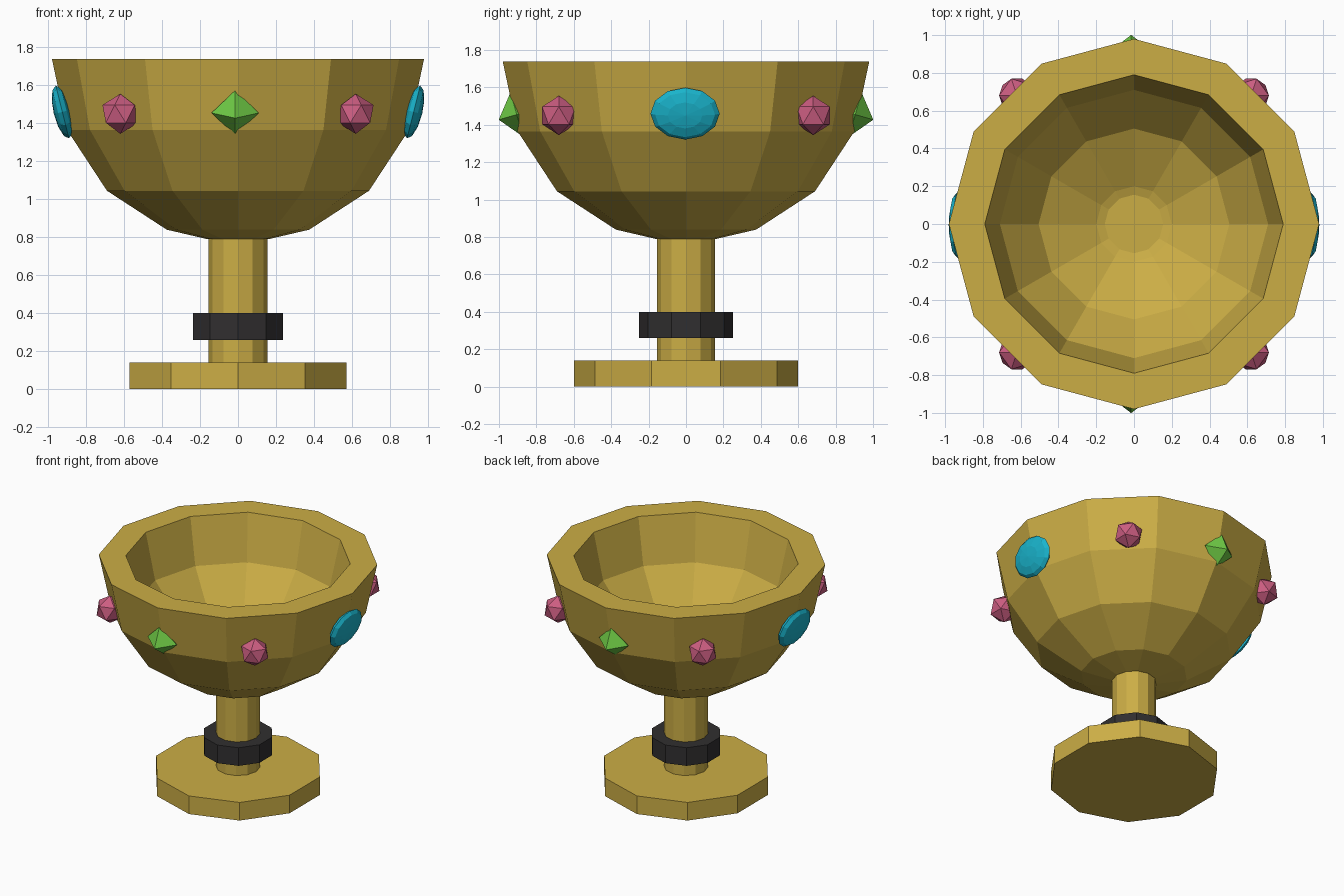
import bpy, bmesh
from math import cos, sin, pi, radians
from mathutils import Matrix, Vector

if "Cube" in bpy.data.objects:
    bpy.data.objects.remove(bpy.data.objects["Cube"])


def material(name, rgb):
    m = bpy.data.materials.new(name)
    m.diffuse_color = (*rgb, 1)
    m.use_nodes = True
    m.node_tree.nodes["Principled BSDF"].inputs["Base Color"].default_value = m.diffuse_color
    return m


GOLD = material("gold", (0.60, 0.42, 0.06))
DARK = material("dark_metal", (0.03, 0.028, 0.029))
PINK = material("pink_gem", (0.60, 0.11, 0.22))
GREEN = material("green_gem", (0.16, 0.60, 0.06))
BLUE = material("blue_gem", (0.01, 0.46, 0.61))


def finish(name, bm, mat):
    bmesh.ops.recalc_face_normals(bm, faces=bm.faces)
    me = bpy.data.meshes.new(name)
    bm.to_mesh(me)
    bm.free()
    me.materials.append(mat)
    ob = bpy.data.objects.new(name, me)
    bpy.context.collection.objects.link(ob)
    return ob


def lathe(name, profile, sides, phase, mat):
    """Faceted turned solid from (radius, height) points, capped at both ends."""
    bm = bmesh.new()
    rings = [[bm.verts.new((r * cos(phase + 2 * pi * i / sides),
                            r * sin(phase + 2 * pi * i / sides), z))
              for i in range(sides)] for r, z in profile]
    for a, b in zip(rings, rings[1:]):
        for i in range(sides):
            j = (i + 1) % sides
            bm.faces.new((a[i], a[j], b[j], b[i]))
    bm.faces.new(rings[0])
    bm.faces.new(rings[-1])
    return finish(name, bm, mat)


def place(bm, pos, out, tilt, scale):
    """Local x points out of the bowl wall, local z runs up the leaning wall."""
    out = Vector(out)
    up = Vector((0, 0, 1))
    x = out * cos(tilt) - up * sin(tilt)
    z = out * sin(tilt) + up * cos(tilt)
    rot = Matrix((x, z.cross(x), z)).transposed().to_4x4()
    bm.transform(Matrix.Translation(pos) @ rot @ Matrix.Diagonal((*scale, 1)))


# Foot, stem and collar
lathe("foot", [(0.60, 0), (0.60, 0.14)], 10, pi / 2, GOLD)
lathe("stem", [(0.155, 0.13), (0.155, 0.81)], 12, 0, GOLD)
lathe("collar", [(0.25, 0.26), (0.25, 0.40)], 10, pi / 2, DARK)

# Thick-walled bowl: outside going up, then inside going down
lathe("bowl", [(0.16, 0.79), (0.375, 0.84), (0.69, 1.045), (0.90, 1.365),
               (0.98, 1.74), (0.79, 1.74), (0.71, 1.39), (0.505, 1.14),
               (0.20, 0.98), (0.155, 0.965)], 12, 0, GOLD)

# Round pink gems on the four diagonals
for sx in (-1, 1):
    for sy in (-1, 1):
        bm = bmesh.new()
        bmesh.ops.create_icosphere(bm, subdivisions=1, radius=0.105)
        bm.transform(Matrix.Translation((0.62, 0.68, 1.45)))
        bm.transform(Matrix.Diagonal((sx, sy, 1, 1)))
        finish(f"pink_gem_{'right' if sx > 0 else 'left'}_{'back' if sy > 0 else 'front'}",
               bm, PINK)

# Pointed green gems, front and back
for side, s in (("front", -1), ("back", 1)):
    bm = bmesh.new()
    for axis in range(3):
        for d in (-1, 1):
            v = [0, 0, 0]
            v[axis] = d
            bm.verts.new(v)
    bmesh.ops.convex_hull(bm, input=bm.verts)
    place(bm, (-0.015, s * 0.905, 1.455), (0, s, 0), radians(16), (0.10, 0.125, 0.123))
    finish("green_gem_" + side, bm, GREEN)

# Flat oval blue gems, left and right
for side, s in (("left", -1), ("right", 1)):
    bm = bmesh.new()
    bmesh.ops.create_uvsphere(bm, u_segments=12, v_segments=6, radius=1)
    bm.transform(Matrix.Rotation(pi / 2, 4, 'Y'))
    place(bm, (s * 0.925, -0.005, 1.46), (s, 0, 0), radians(14), (0.046, 0.185, 0.143))
    finish("blue_gem_" + side, bm, BLUE)
